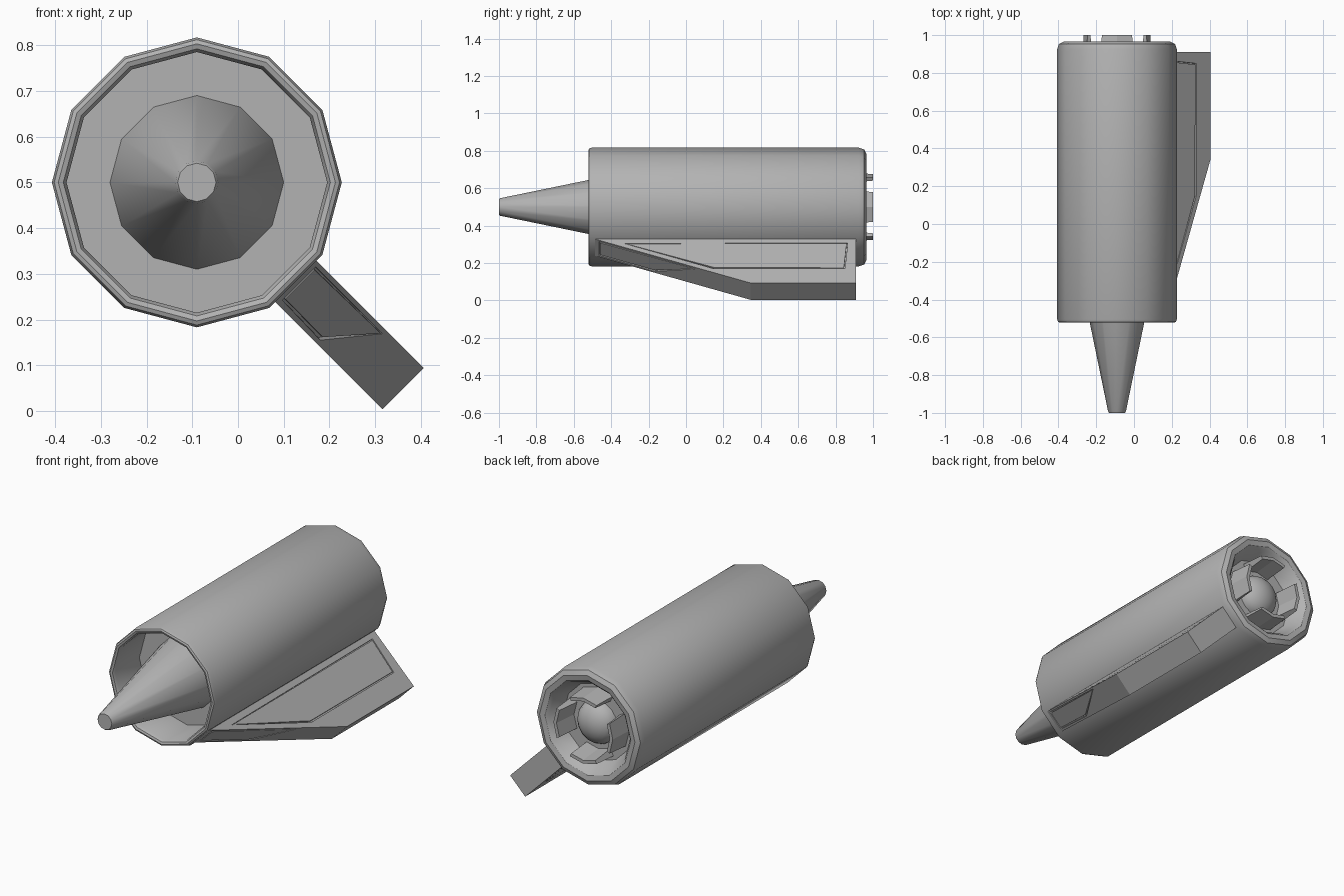
import bpy, bmesh, math
from mathutils import Vector

old = bpy.data.objects.get("Cube")
if old:
    bpy.data.objects.remove(old, do_unlink=True)

CENTRE = Vector((-0.09, 0, 0.5))
SIDES = 12

grey = bpy.data.materials.new("hull_grey")
grey.use_nodes = True
colour = (0.45, 0.45, 0.45, 1)
grey.diffuse_color = colour
grey.node_tree.nodes["Principled BSDF"].inputs["Base Color"].default_value = colour


def finish(name, bm, angle):
    """Turn a bmesh into a named object with sharp-edge smoothing."""
    bmesh.ops.remove_doubles(bm, verts=bm.verts, dist=0.0001)
    bmesh.ops.recalc_face_normals(bm, faces=bm.faces)
    mesh = bpy.data.meshes.new(name)
    bm.to_mesh(mesh)
    bm.free()
    mesh.materials.append(grey)
    ob = bpy.data.objects.new(name, mesh)
    bpy.context.collection.objects.link(ob)
    bpy.ops.object.select_all(action='DESELECT')
    ob.select_set(True)
    bpy.context.view_layer.objects.active = ob
    bpy.ops.object.shade_smooth_by_angle(angle=math.radians(angle))
    return ob


def polar(angle, radius, y):
    return CENTRE + Vector((radius * math.cos(angle), y, radius * math.sin(angle)))


def lathe(name, profile, sides=SIDES, angle=35):
    """Revolve (radius, y) points about the long axis."""
    bm = bmesh.new()
    verts = [bm.verts.new(polar(0, r, y)) for r, y in profile]
    edges = [bm.edges.new(pair) for pair in zip(verts, verts[1:])]
    bmesh.ops.spin(bm, geom=verts + edges, cent=CENTRE, axis=(0, 1, 0),
                   angle=math.tau, steps=sides)
    return finish(name, bm, angle)


# Hollow barrel: intake floor, front lip, outer wall, rounded rear rim, recess
lathe("engine_barrel", [
    (0, -0.30), (0.285, -0.30), (0.285, -0.505), (0.292, -0.518), (0.303, -0.522),
    (0.312, -0.518), (0.317, -0.505), (0.317, 0.925), (0.307, 0.953), (0.283, 0.965),
    (0.255, 0.96), (0.24, 0.945), (0.205, 0.87), (0, 0.87)])

# Intake spike
lathe("intake_spike", [(0, -1), (0.042, -1), (0.047, -0.993), (0.19, -0.30)])

# Rear dome
dome = [(0.115 * math.cos(a), 0.865 + 0.085 * math.sin(a))
        for a in (math.pi / 2 * i / 6 for i in range(7))]
lathe("exhaust_dome", dome, sides=16, angle=60)

# Four bent exhaust petals, each tapering to its tip
for k, side in enumerate(("left", "top", "right", "bottom")):
    bm = bmesh.new()
    rings = []
    for i in (-1, 0, 1):
        mid = k * math.pi / 2
        wide, narrow = mid + i * math.radians(29), mid + i * math.radians(27)
        rings.append([bm.verts.new(p) for p in (
            polar(wide, 0.145, 0.865), polar(wide, 0.184, 0.865),
            polar(narrow, 0.176, 1), polar(narrow, 0.158, 1))])
    for a, b in zip(rings, rings[1:]):
        for j in range(4):
            n = (j + 1) % 4
            bm.faces.new((a[j], a[n], b[n], b[j]))
    bm.faces.new(rings[0])
    bm.faces.new(rings[-1])
    finish(f"exhaust_petal_{side}", bm, 20)

# Swept fin pointing down and outward, with grooved panels
OUT = Vector((1, 0, -1)).normalized()
ACROSS = Vector((1, 0, 1)).normalized()
HALF = 0.0635


def fin_point(y, r, t):
    return CENTRE + Vector((0, y, 0)) + OUT * r + ACROSS * t


def lead_y(r):
    return -0.515 + (r - 0.295) * 0.86 / 0.343


bm = bmesh.new()
outline = [(-0.515, 0.295), (0.345, 0.638), (0.91, 0.638), (0.91, 0.295)]
side_panel = [(-0.33, 0.34), (0.15, 0.53), (0.85, 0.53), (0.865, 0.335)]
lead_panel = [(0.315, -0.05), (0.435, -0.053), (0.521, 0.053), (0.315, 0.053)]
panels = []


def panelled_face(loop, points):
    """Fill a four-sided loop with a border and a centre panel."""
    inner = [bm.verts.new(p) for p in points]
    for j in range(4):
        n = (j + 1) % 4
        bm.faces.new((loop[j], loop[n], inner[n], inner[j]))
    panels.append(bm.faces.new(inner))


low, high = [[bm.verts.new(fin_point(y, r, t)) for y, r in outline] for t in (-HALF, HALF)]
panelled_face(low, [fin_point(y, r, -HALF) for y, r in side_panel])
panelled_face(high, [fin_point(y, r, HALF) for y, r in side_panel])
panelled_face([low[0], low[1], high[1], high[0]],
              [fin_point(lead_y(r), r, t) for r, t in lead_panel])
for j in (1, 2, 3):
    n = (j + 1) % 4
    bm.faces.new((low[j], low[n], high[n], high[j]))
bmesh.ops.recalc_face_normals(bm, faces=bm.faces)
for thickness, depth in ((0.001, -0.008), (0.007, 0), (0.001, 0.008)):
    bmesh.ops.inset_individual(bm, faces=panels, thickness=thickness, depth=depth)
finish("fin", bm, 20)
